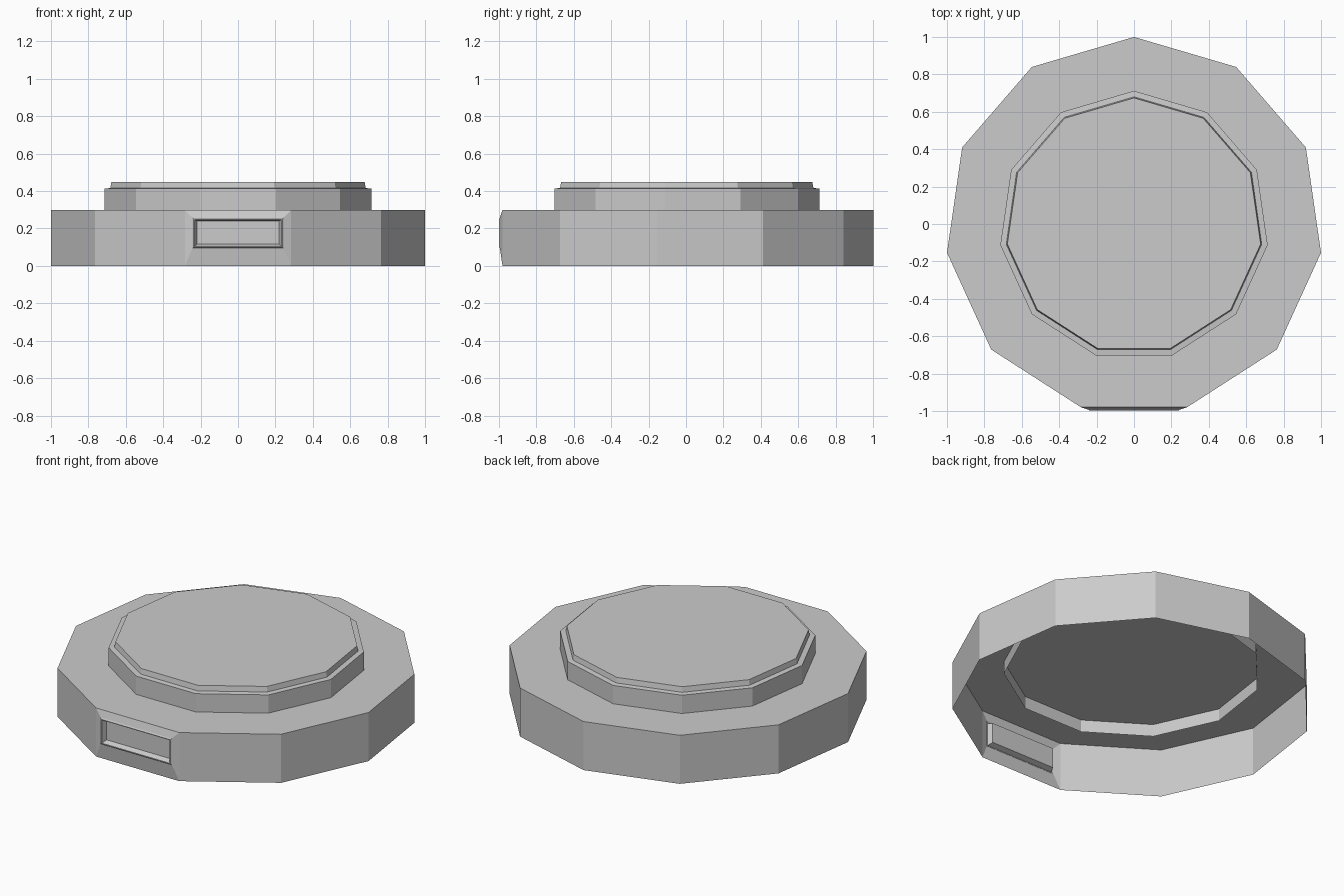
import bpy
import bmesh
from math import cos, sin, pi

cube = bpy.data.objects.get("Cube")
if cube:
    bpy.data.objects.remove(cube, do_unlink=True)

SIDES = 11
CENTRE_Y = -0.01

grey = bpy.data.materials.new("light_grey")
grey.use_nodes = True
colour = (0.6, 0.6, 0.6, 1)
grey.diffuse_color = colour
grey.node_tree.nodes["Principled BSDF"].inputs["Base Color"].default_value = colour


def ring(bm, radius, z):
    """One horizontal polygon with a corner pointing backwards."""
    angles = [pi / 2 + 2 * pi * k / SIDES for k in range(SIDES)]
    return [bm.verts.new((radius * cos(a), radius * sin(a) + CENTRE_Y, z)) for a in angles]


def stack(bm, profile):
    """Bridge rings of (radius, z) upwards and close the top; the bottom stays open."""
    rings = [ring(bm, r, z) for r, z in profile]
    for low, high in zip(rings, rings[1:]):
        for i in range(SIDES):
            j = (i + 1) % SIDES
            bm.faces.new((low[i], low[j], high[j], high[i]))
    bm.faces.new(rings[-1])


def finish(bm, name):
    mesh = bpy.data.meshes.new(name)
    bm.to_mesh(mesh)
    bm.free()
    mesh.materials.append(grey)
    obj = bpy.data.objects.new(name, mesh)
    bpy.context.collection.objects.link(obj)
    return obj


# Wide base with a closed top, open underneath
bm = bmesh.new()
stack(bm, [(1.01, 0), (1.01, 0.3)])

# Front slot: raised surround, rim, then a tapered recess, inset from the front wall
bm.normal_update()
slot = min(bm.faces, key=lambda f: f.normal.y)
for half, low, high, y in [(0.243, 0.095, 0.257, -0.993),
                           (0.237, 0.1, 0.25, -0.998),
                           (0.232, 0.104, 0.246, -0.998),
                           (0.22, 0.116, 0.24, -0.968)]:
    bmesh.ops.inset_region(bm, faces=[slot], thickness=0.003,
                           use_boundary=True, use_even_offset=True)
    middle = slot.calc_center_median().z
    for v in slot.verts:
        v.co = (half if v.co.x > 0 else -half, y, high if v.co.z > middle else low)
finish(bm, "base")

# Upper step, reaching down through the base top, with a raised top plate
bm = bmesh.new()
stack(bm, [(0.722, 0.224), (0.722, 0.413), (0.69, 0.416), (0.684, 0.448)])
finish(bm, "upper_step")
